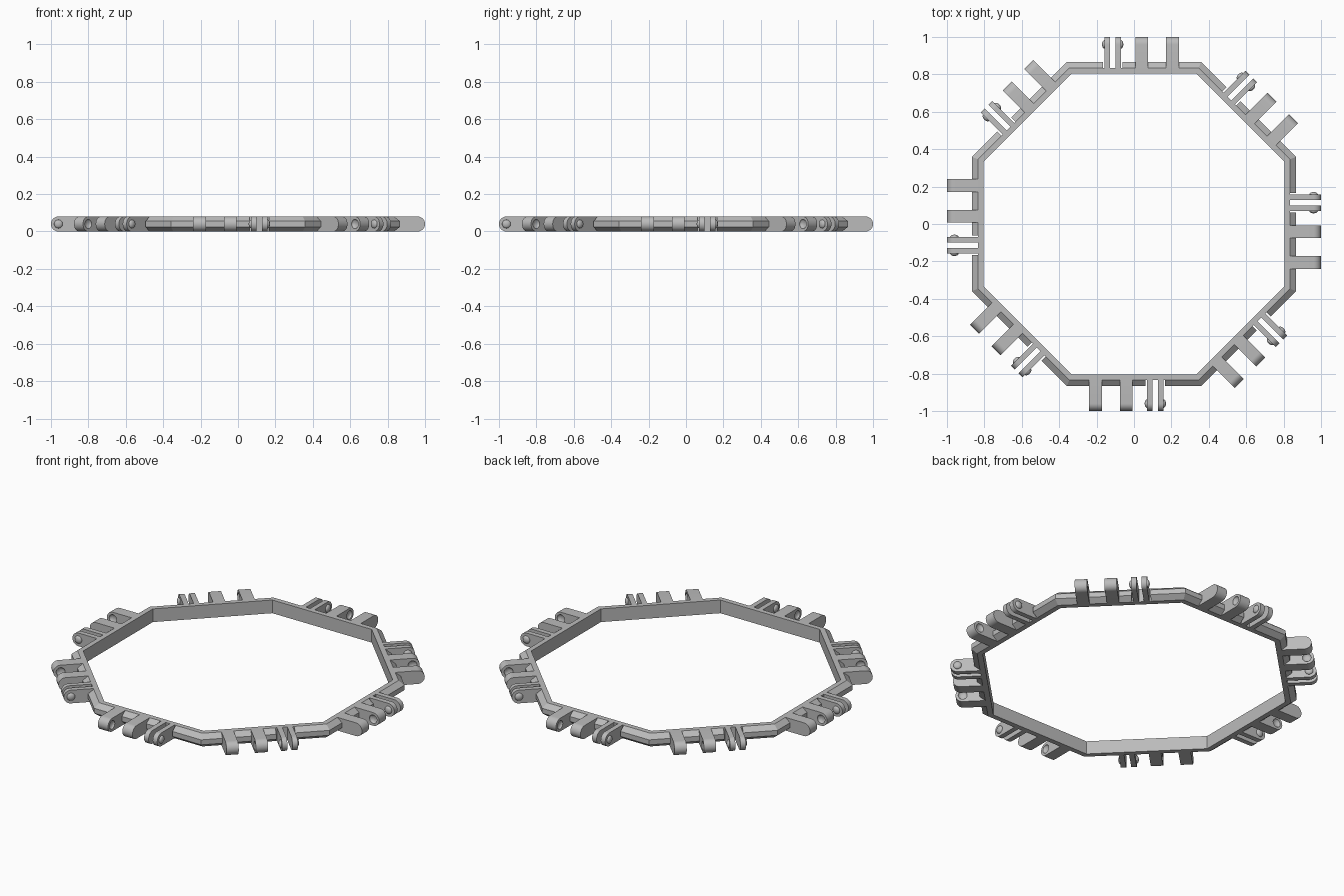
import bpy, bmesh, math
from mathutils import Matrix, Vector

if "Cube" in bpy.data.objects:
    bpy.data.objects.remove(bpy.data.objects["Cube"])

H = 0.08            # overall height
PIVOT = 0.96        # distance of the hinge axis from the centre
COS = math.cos(math.pi / 8)

grey = bpy.data.materials.new("plain grey")
grey.use_nodes = True
colour = (0.5, 0.5, 0.5, 1)
grey.diffuse_color = colour
grey.node_tree.nodes["Principled BSDF"].inputs["Base Color"].default_value = colour


def make(name, bm, turn=0.0, cutter=False):
    bmesh.ops.recalc_face_normals(bm, faces=bm.faces[:])
    mesh = bpy.data.meshes.new(name)
    bm.to_mesh(mesh)
    bm.free()
    mesh.materials.append(grey)
    ob = bpy.data.objects.new(name, mesh)
    ob.rotation_euler.z = turn
    bpy.context.collection.objects.link(ob)
    if cutter:
        ob.hide_render = True
        ob.hide_viewport = True
        ob.display_type = 'WIRE'
    return ob


def cut(ob, cutter):
    mod = ob.modifiers.new("cut", 'BOOLEAN')
    mod.operation = 'DIFFERENCE'
    mod.solver = 'EXACT'
    mod.object = cutter


def smooth(ob):
    bpy.ops.object.select_all(action='DESELECT')
    ob.select_set(True)
    bpy.context.view_layer.objects.active = ob
    bpy.ops.object.shade_smooth_by_angle(angle=math.radians(35))


def add_lug(bm, x0, x1, root):
    """Bar pointing to -y with a rounded end, extruded along x."""
    r = H / 2
    outline = [(-root, 0), (-root, H)]
    for i in range(17):
        a = math.pi * i / 16
        outline.append((-PIVOT - r * math.sin(a), r + r * math.cos(a)))
    face = bm.faces.new([bm.verts.new((x0, y, z)) for y, z in outline])
    grown = bmesh.ops.extrude_face_region(bm, geom=[face])["geom"]
    moved = [v for v in grown if isinstance(v, bmesh.types.BMVert)]
    bmesh.ops.translate(bm, verts=moved, vec=(x1 - x0, 0, 0))


def add_dome(bm, x, depth, radius=0.023):
    place = Matrix.Translation((x, -PIVOT, H / 2)) @ Matrix.Diagonal((depth, radius, radius, 1))
    bmesh.ops.create_uvsphere(bm, u_segments=20, v_segments=12, radius=1, matrix=place)


# Octagonal rail: a chamfered section carried round eight corners
section = [(0.805, 0), (0.805, H), (0.835, H), (0.866, 0.055), (0.866, 0.025), (0.835, 0)]
bm = bmesh.new()
rings = []
for k in range(8):
    a = math.pi / 8 + k * math.pi / 4
    rings.append([bm.verts.new((r / COS * math.cos(a), r / COS * math.sin(a), z)) for r, z in section])
for k in range(8):
    here, there = rings[k], rings[(k + 1) % 8]
    for i in range(len(section)):
        j = (i + 1) % len(section)
        bm.faces.new((here[i], there[i], there[j], here[j]))
rail = make("octagon_rail", bm)

# Clearance notches in the rail around each pair of thin lugs
bm = bmesh.new()
for k in range(8):
    place = (Matrix.Rotation(k * math.pi / 4, 4, 'Z') @ Matrix.Translation((0.114, -0.885, H / 2))
             @ Matrix.Diagonal((0.106, 0.1, 0.2, 1)))
    bmesh.ops.create_cube(bm, size=1, matrix=place)
cut(rail, make("notch_cutter", bm, cutter=True))

# Hinge set repeated on every side
for k in range(8):
    turn = k * math.pi / 4

    # Two wide lugs with shallow sockets on their facing sides
    bm = bmesh.new()
    add_lug(bm, -0.24, -0.172, 0.82)
    add_lug(bm, -0.076, -0.008, 0.82)
    wide = make("wide_lugs_%d" % (k + 1), bm, turn)
    bm = bmesh.new()
    add_dome(bm, -0.172, 0.014, 0.025)
    add_dome(bm, -0.076, 0.014, 0.025)
    cut(wide, make("socket_cutter_%d" % (k + 1), bm, turn, cutter=True))
    smooth(wide)

    # Two thin lugs, each with a rounded knob on its outer side
    bm = bmesh.new()
    add_lug(bm, 0.07, 0.1, 0.825)
    add_lug(bm, 0.128, 0.158, 0.825)
    smooth(make("thin_lugs_%d" % (k + 1), bm, turn))
    bm = bmesh.new()
    add_dome(bm, 0.07, 0.013)
    add_dome(bm, 0.158, 0.013)
    smooth(make("knobs_%d" % (k + 1), bm, turn))
